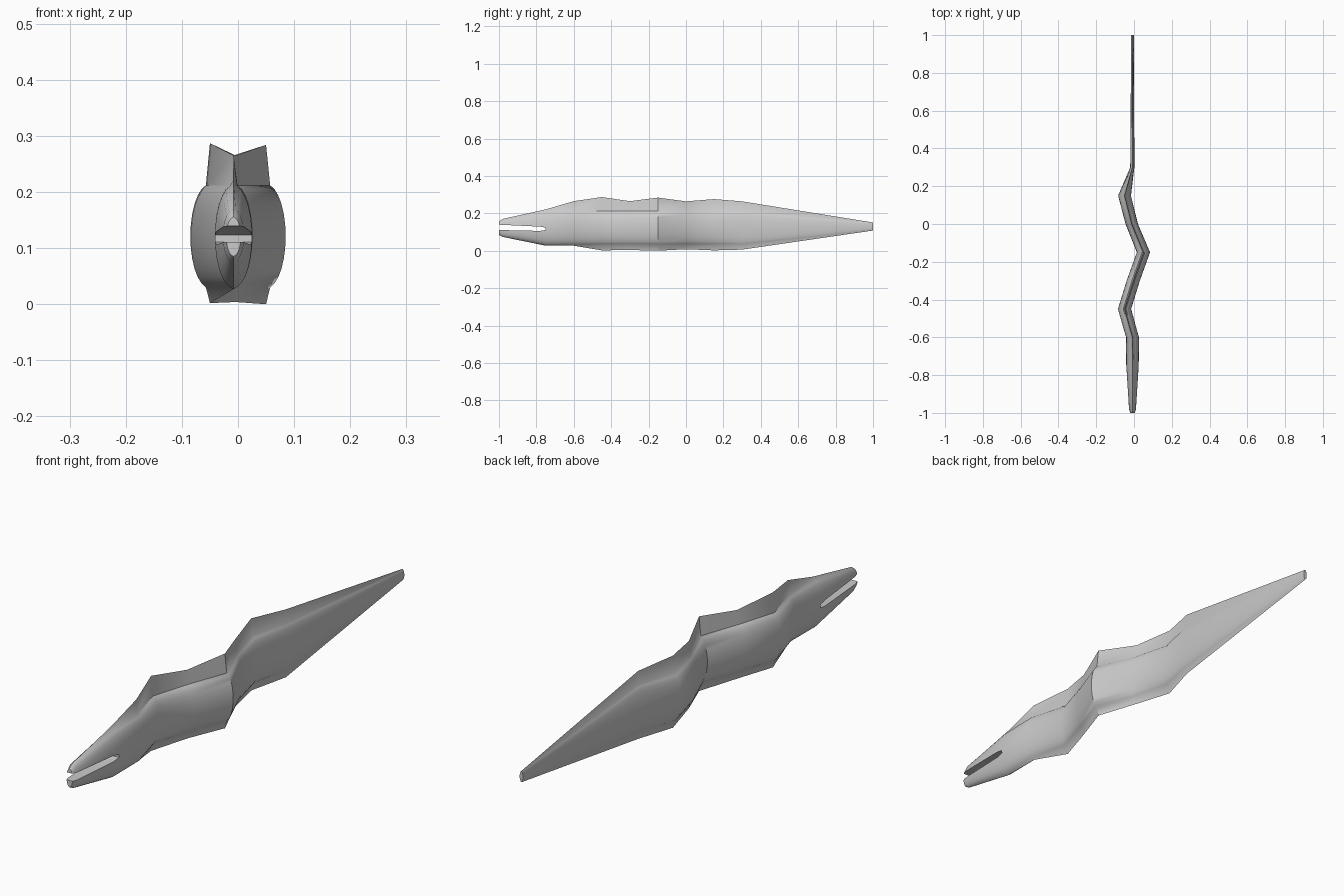
import bpy, bmesh, math

if "Cube" in bpy.data.objects:
    bpy.data.objects.remove(bpy.data.objects["Cube"])

# Body stations: y, centre x, half width, fin bottom, body bottom, body top, fin top
STATIONS = [
    (-1.00, -0.008, 0.013, 0.085, 0.086, 0.155, 0.156),
    (-0.98, -0.008, 0.019, 0.074, 0.075, 0.169, 0.170),
    (-0.75, -0.008, 0.033, 0.027, 0.029, 0.212, 0.221),
    (-0.60, -0.008, 0.034, 0.027, 0.030, 0.214, 0.265),
    (-0.45, -0.050, 0.035, 0.002, 0.028, 0.214, 0.287),
    (-0.30, -0.004, 0.035, 0.004, 0.028, 0.214, 0.265),
    (-0.15,  0.050, 0.035, 0.000, 0.028, 0.214, 0.284),
    ( 0.00, -0.012, 0.033, 0.008, 0.028, 0.214, 0.264),
    ( 0.15, -0.050, 0.034, 0.002, 0.028, 0.214, 0.276),
    ( 0.30, -0.009, 0.011, 0.006, 0.028, 0.214, 0.264),
    ( 1.00, -0.008, 0.007, 0.108, 0.110, 0.149, 0.151),
]


def section(bm, y, cx, hw, f0, z0, z1, f1, n=12):
    """Oval ring with a thin fin ridge at its top and bottom."""
    mid, half = (z0 + z1) / 2, (z1 - z0) / 2
    side = [math.radians(-78 + 156 * i / n) for i in range(n + 1)]
    pts = [(cx, f0)]
    pts += [(cx + hw * math.cos(a), mid + half * math.sin(a)) for a in side]
    pts += [(cx, f1)]
    pts += [(cx - hw * math.cos(a), mid + half * math.sin(a)) for a in reversed(side)]
    return [bm.verts.new((x, y, z)) for x, z in pts]


def make_object(name, bm):
    bmesh.ops.recalc_face_normals(bm, faces=bm.faces)
    mesh = bpy.data.meshes.new(name)
    bm.to_mesh(mesh)
    bm.free()
    ob = bpy.data.objects.new(name, mesh)
    bpy.context.collection.objects.link(ob)
    return ob


# Swimming eel body with fins
bm = bmesh.new()
rings = [section(bm, *s) for s in STATIONS]
for a, b in zip(rings, rings[1:]):
    for i in range(len(a)):
        j = (i + 1) % len(a)
        bm.faces.new((a[i], a[j], b[j], b[i]))
bm.faces.new(rings[0])
bm.faces.new(rings[-1])
body = make_object("eel_body", bm)

# Mouth slot cutter
bm = bmesh.new()
slot = [(-1.1, 0.113), (-0.78, 0.106), (-0.75, 0.111),
        (-0.75, 0.123), (-0.78, 0.129), (-1.1, 0.144)]
face = bm.faces.new([bm.verts.new((-0.2, y, z)) for y, z in slot])
ext = bmesh.ops.extrude_face_region(bm, geom=[face])
bmesh.ops.translate(bm, vec=(0.4, 0, 0),
                    verts=[v for v in ext["geom"] if isinstance(v, bmesh.types.BMVert)])
cutter = make_object("mouth_cutter", bm)

# Cut the mouth
bpy.context.view_layer.objects.active = body
body.select_set(True)
cut = body.modifiers.new("mouth", 'BOOLEAN')
cut.operation = 'DIFFERENCE'
cut.solver = 'EXACT'
cut.object = cutter
bpy.ops.object.modifier_apply(modifier=cut.name)
bpy.data.objects.remove(cutter, do_unlink=True)

# Smooth sides, crisp mouth and tips
bpy.ops.object.shade_smooth_by_angle(angle=math.radians(40))
